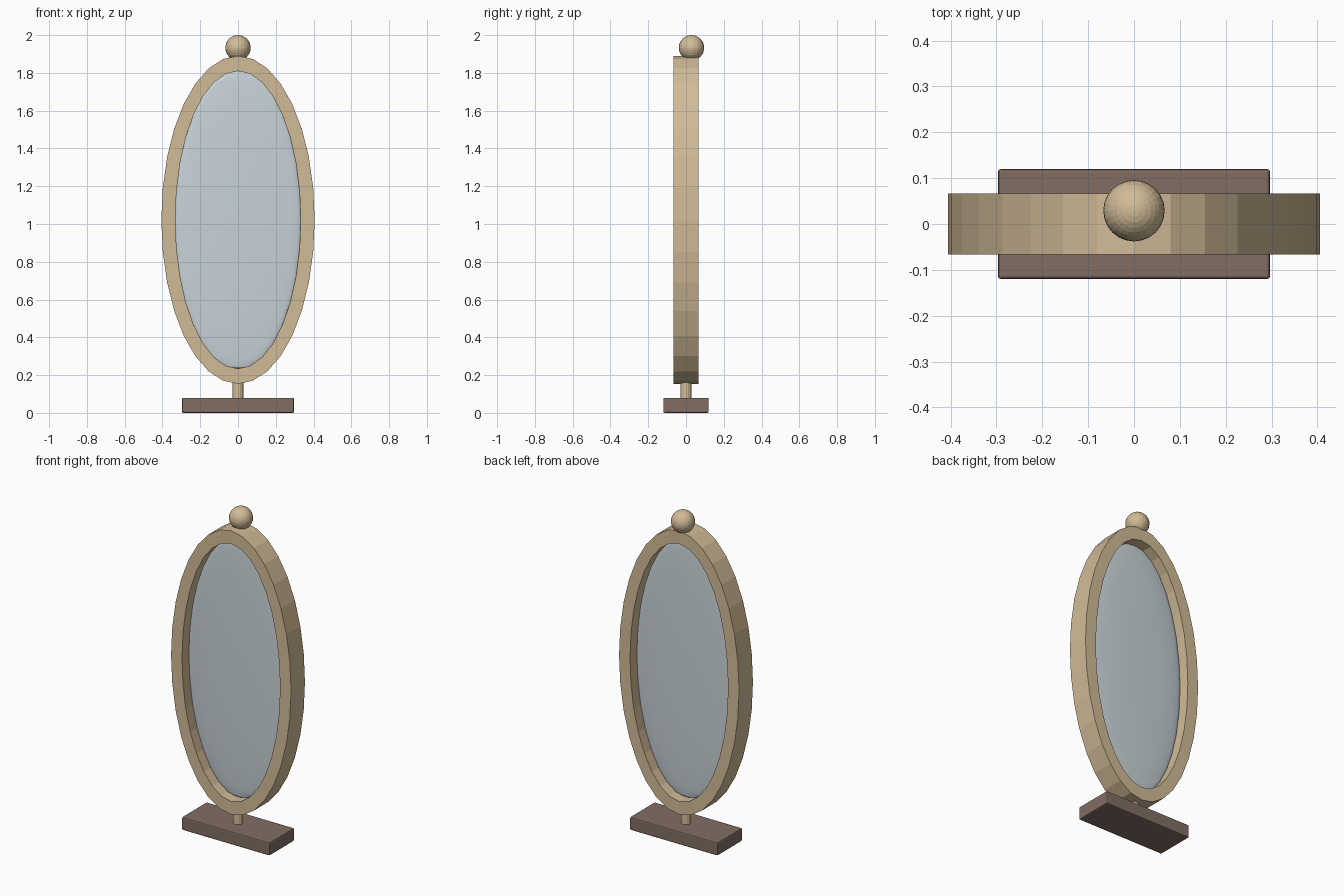
import bpy
import bmesh
from math import sin, cos, tau

cube = bpy.data.objects.get("Cube")
if cube:
    bpy.data.objects.remove(cube, do_unlink=True)


def make_material(name, rgb):
    mat = bpy.data.materials.new(name)
    mat.use_nodes = True
    mat.diffuse_color = (*rgb, 1)
    mat.node_tree.nodes["Principled BSDF"].inputs["Base Color"].default_value = (*rgb, 1)
    return mat


tan_wood = make_material("tan wood", (0.64, 0.50, 0.31))
dark_wood = make_material("dark wood", (0.22, 0.155, 0.125))
mirror_grey = make_material("mirror grey", (0.58, 0.65, 0.69))


def finish(name, mat):
    obj = bpy.context.object
    obj.name = name
    obj.data.materials.append(mat)
    return obj


CENTRE_Z = 1.022
SEGMENTS = 32

# Base block with softened edges
bpy.ops.mesh.primitive_cube_add(size=1, location=(0, 0, 0.04))
base = finish("base", dark_wood)
base.scale = (0.594, 0.24, 0.08)
bpy.ops.object.transform_apply(location=False, rotation=False)
bevel = base.modifiers.new("soft_edges", "BEVEL")
bevel.width = 0.007
bevel.segments = 2

# Stem between base and frame
bpy.ops.mesh.primitive_cylinder_add(vertices=16, radius=0.029, depth=0.12,
                                    location=(0, 0, 0.13))
finish("stem", tan_wood)

# Oval frame: a rectangular section carried around an ellipse
section = [(0.406, 0.868, -0.067), (0.406, 0.868, 0.067),
           (0.332, 0.788, 0.067), (0.332, 0.788, -0.067)]
bm = bmesh.new()
rings = []
for i in range(SEGMENTS):
    a = tau * i / SEGMENTS
    rings.append([bm.verts.new((rx * cos(a), y, rz * sin(a))) for rx, rz, y in section])
for i, ring in enumerate(rings):
    following = rings[(i + 1) % SEGMENTS]
    for j in range(4):
        k = (j + 1) % 4
        bm.faces.new((ring[j], ring[k], following[k], following[j]))
bmesh.ops.recalc_face_normals(bm, faces=bm.faces)
mesh = bpy.data.meshes.new("frame")
bm.to_mesh(mesh)
bm.free()
frame = bpy.data.objects.new("frame", mesh)
frame.location.z = CENTRE_Z
mesh.materials.append(tan_wood)
bpy.context.collection.objects.link(frame)

# Gently domed glass, the same on both sides
bpy.ops.mesh.primitive_uv_sphere_add(segments=SEGMENTS, ring_count=16, radius=1,
                                     location=(0, 0, CENTRE_Z))
glass = finish("mirror_glass", mirror_grey)
glass.scale = (0.334, 0.02, 0.79)
bpy.ops.object.transform_apply(location=False, rotation=False)
bpy.ops.object.shade_smooth()

# Ball finial, set slightly towards the back
bpy.ops.mesh.primitive_uv_sphere_add(segments=24, ring_count=16, radius=0.067,
                                     location=(0, 0.029, 1.933))
finish("finial", tan_wood)
